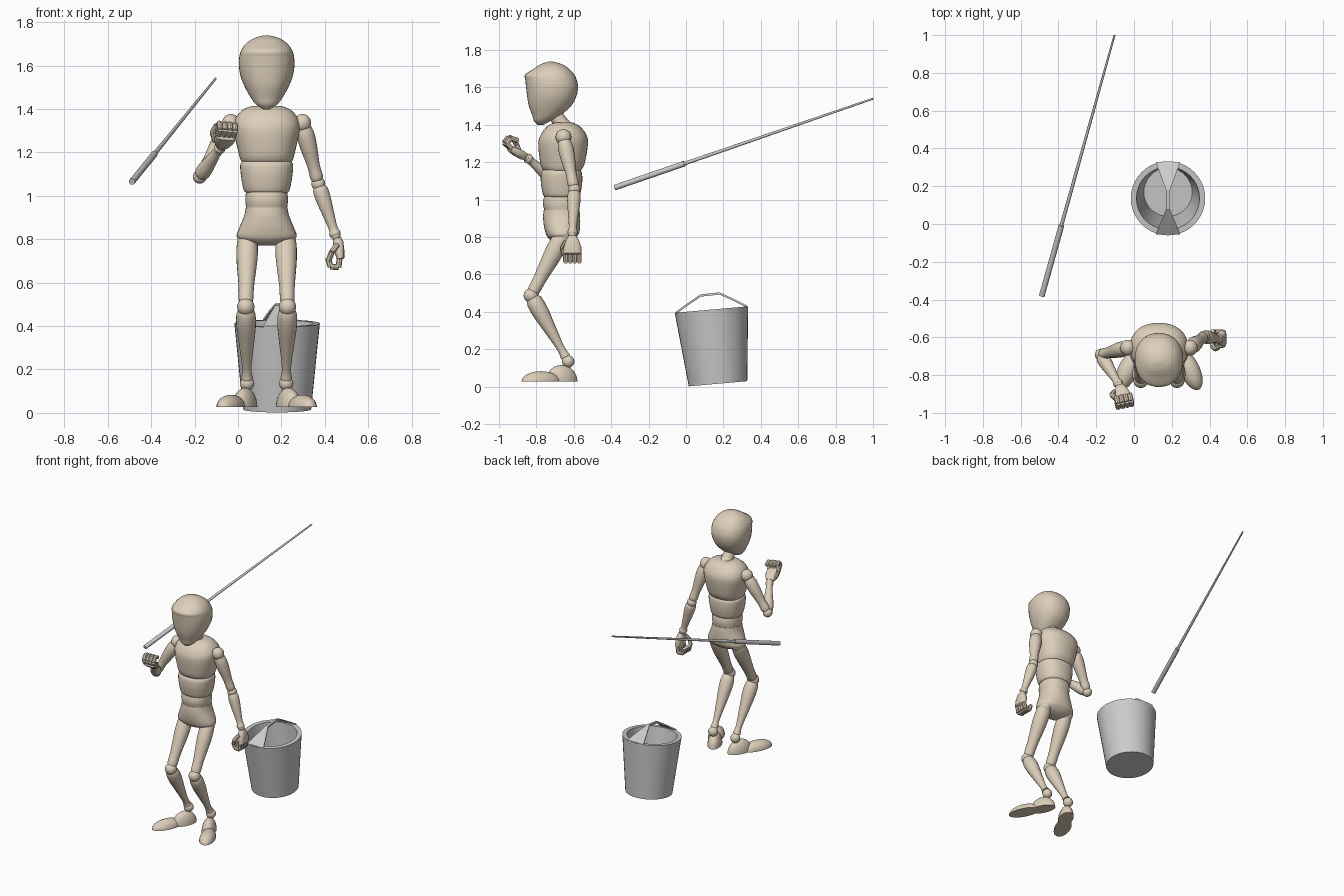
import bpy, bmesh
from math import cos, sin, pi
from mathutils import Vector, Matrix

if "Cube" in bpy.data.objects:
    bpy.data.objects.remove(bpy.data.objects["Cube"])

CX = 0.132  # figure's mirror plane
V = Vector
wood = bpy.data.materials.new("wood")
wood.diffuse_color = (0.72, 0.62, 0.49, 1)
wood.use_nodes = True
wood.node_tree.nodes["Principled BSDF"].inputs["Base Color"].default_value = wood.diffuse_color


def finish(name, bm, mat=wood, angle=40):
    bmesh.ops.recalc_face_normals(bm, faces=bm.faces)
    me = bpy.data.meshes.new(name)
    bm.to_mesh(me)
    bm.free()
    ob = bpy.data.objects.new(name, me)
    bpy.context.collection.objects.link(ob)
    if mat:
        me.materials.append(mat)
    bpy.ops.object.select_all(action='DESELECT')
    ob.select_set(True)
    bpy.context.view_layer.objects.active = ob
    bpy.ops.object.shade_smooth_by_angle(angle=angle * pi / 180)
    return ob


def loft(name, rings, mat=wood, angle=40):
    bm = bmesh.new()
    loops = [[bm.verts.new(p) for p in r] for r in rings]
    n = len(loops[0])
    for a, b in zip(loops, loops[1:]):
        for i in range(n):
            j = (i + 1) % n
            bm.faces.new((a[i], a[j], b[j], b[i]))
    bm.faces.new(loops[0])
    bm.faces.new(loops[-1])
    return finish(name, bm, mat, angle)


def smooth(rows, n=4):
    """Catmull-Rom interpolation of profile rows."""
    out = []
    for i in range(len(rows) - 1):
        p0, p1, p2, p3 = rows[max(i - 1, 0)], rows[i], rows[i + 1], rows[min(i + 2, len(rows) - 1)]
        for k in range(n):
            t = k / n
            out.append([b + .5 * t * (c - a + t * (2 * a - 5 * b + 4 * c - d + t * (3 * (b - c) + d - a)))
                        for a, b, c, d in zip(p0, p1, p2, p3)])
    return out + [list(rows[-1])]


def ellipse(c, u, v, seg=32, e=2.0):
    pts = []
    for i in range(seg):
        t = 2 * pi * i / seg
        f = (abs(cos(t)) ** e + abs(sin(t)) ** e) ** (-1 / e)
        pts.append(c + u * cos(t) * f + v * sin(t) * f)
    return pts


def body(name, rows, e=2.0):
    """Rows of z, front y, back y, half width."""
    return loft(name, [ellipse(V((CX, (a + b) / 2, z)), V((w, 0, 0)), V((0, (b - a) / 2, 0)), 32, e)
                       for z, a, b, w in smooth(rows)])


def limb(name, a, b, prof, seg=20, mat=wood, n=4):
    a, b = V(a), V(b)
    q = (b - a).to_track_quat('Z', 'Y')
    u, v = q @ V((1, 0, 0)), q @ V((0, 1, 0))
    return loft(name, [ellipse(a.lerp(b, t), u * r, v * r, seg) for t, r in smooth(prof, n)], mat)


def ball(name, c, size, rot=0, flat=False):
    bm = bmesh.new()
    bmesh.ops.create_uvsphere(bm, u_segments=24, v_segments=16, radius=1)
    if flat:
        for vert in bm.verts:
            vert.co.z = max(vert.co.z, 0)
    bm.transform(Matrix.Translation(c) @ Matrix.Rotation(rot, 4, 'Z') @ Matrix.Diagonal((*size, 1)))
    return finish(name, bm)


# Head and neck
body("head", [(1.398, -.79, -.765, .015), (1.42, -.812, -.725, .048), (1.45, -.822, -.672, .072),
              (1.5, -.84, -.615, .1), (1.55, -.849, -.587, .12), (1.6, -.855, -.577, .128),
              (1.64, -.859, -.584, .126), (1.668, -.86, -.597, .118), (1.7, -.815, -.625, .096),
              (1.725, -.775, -.665, .06), (1.738, -.735, -.71, .015)], 2.2)
limb("neck", (CX, -.65, 1.38), (CX, -.715, 1.48), [(0, .05), (.3, .041), (1, .036)])

# Torso
body("chest", [(1.152, -.755, -.565, .11), (1.165, -.768, -.555, .12), (1.2, -.78, -.54, .13),
               (1.3, -.79, -.524, .152), (1.35, -.775, -.534, .147), (1.39, -.745, -.565, .118),
               (1.41, -.71, -.6, .08), (1.414, -.68, -.63, .04)], 2.3)
body("abdomen", [(1.015, -.755, -.575, .097), (1.03, -.765, -.565, .107), (1.09, -.776, -.555, .118),
                 (1.14, -.775, -.556, .122), (1.158, -.765, -.565, .113)], 2.3)
body("waist", [(.935, -.755, -.575, .093), (.98, -.765, -.568, .098), (1.02, -.758, -.575, .095)], 2.3)
body("pelvis", [(.77, -.69, -.635, .03), (.782, -.72, -.605, .085), (.8, -.74, -.585, .128),
                (.82, -.75, -.572, .138), (.86, -.76, -.566, .123), (.91, -.764, -.566, .103),
                (.945, -.76, -.57, .096)], 2.2)

# Legs and feet, mirrored about the figure's middle
for side, s in (("right", -1), ("left", 1)):
    hip, knee, ankle = (CX + .088 * s, -.655, .815), (CX + .096 * s, -.828, .488), (CX + .09 * s, -.63, .135)
    ball(side + "_hip_joint", hip, (.047, .052, .05))
    limb(side + "_thigh", hip, knee, [(-.06, .03), (.05, .046), (.3, .049), (.7, .036), (.88, .034), (.97, .03)])
    ball(side + "_knee_joint", knee, (.04, .04, .04))
    limb(side + "_shin", knee, ankle, [(.02, .032), (.1, .044), (.25, .045), (.5, .034), (.8, .021), (.93, .027)])
    ball(side + "_ankle_joint", ankle, (.033, .033, .033))
    ball(side + "_heel", (CX + .1 * s, -.665, .028), (.048, .09, .088), .42 * s, True)
    ball(side + "_toe", (CX + .165 * s, -.775, .028), (.053, .112, .055), .42 * s, True)


# Arms
def arm(side, shoulder, elbow, wrist):
    ball(side + "_shoulder_joint", shoulder, (.04, .042, .042))
    limb(side + "_upper_arm", shoulder, elbow,
         [(.08, .034), (.2, .041), (.4, .039), (.7, .029), (.88, .03), (.94, .025)])
    ball(side + "_elbow_joint", elbow, (.032, .032, .032))
    limb(side + "_forearm", elbow, wrist,
         [(.05, .026), (.12, .035), (.3, .035), (.6, .027), (.85, .021), (.95, .027), (1, .023)])
    ball(side + "_wrist_joint", wrist, (.022, .022, .022))


# Hands: d runs along the palm, c is where the fingers curl, the row sits across
def hand(side, wrist, d, c, sign):
    w, d = V(wrist), V(d).normalized()
    c = V(c)
    c = (c - d * c.dot(d)).normalized()
    r = d.cross(c) * sign
    loft(side + "_palm", [ellipse(w + d * t - c * .005, r * a, c * b, 20, 3) for t, a, b in
                          ((0, .02, .018), (.02, .034, .024), (.06, .047, .023), (.095, .047, .018), (.1, .04, .012))])
    seg = [(-.04, .01), (0, .0135), (1, .0135), (1.04, .01)]
    for i in range(4):
        p = w + d * .098 + r * (i * .024 - .036)
        chain = [p, p + d * .036 + c * .01, p + d * .028 + c * .046, p - d * .012 + c * .052]
        for k in range(3):
            limb(f"{side}_finger_{i + 1}_{k + 1}", chain[k], chain[k + 1], seg, 8, n=1)
    p = w + d * .03 + r * .035
    chain = [p, p + d * .03 + r * .02 + c * .03, p + d * .065 + r * .008 + c * .05]
    for k in range(2):
        limb(f"{side}_thumb_{k + 1}", chain[k], chain[k + 1], seg, 8, n=1)


arm("left", (.297, -.655, 1.335), (.37, -.597, 1.055), (.45, -.607, .815))
hand("left", (.453, -.607, .805), (.15, 0, -1), (-1, 0, -.1), -1)
arm("right", (-.033, -.655, 1.335), (-.176, -.692, 1.088), (-.08, -.85, 1.225))
hand("right", (-.076, -.855, 1.233), (.2, -.8, .42), (0, .4, 1), 1)

# Pole with a thicker grip
butt, tip = V((-.488, -.38, 1.065)), V((-.103, 1.0, 1.54))
grip_end = butt.lerp(tip, .27)
limb("pole_grip", butt, grip_end, [(0, .015), (1, .015)], 16, None, 1)
limb("pole_shaft", grip_end, tip, [(0, .010), (1, .005)], 16, None, 1)

# Bucket, slightly tipped
tilt = Matrix.Translation((.18, .171, .016)) @ Matrix.Rotation(.088, 4, 'X')
loft("bucket", [[tilt @ p for p in ellipse(V((0, 0, z)), V((r, 0, 0)), V((0, r, 0)), 40)]
                for z, r in ((0, .157), (.398, .197), (.398, .167), (.03, .128))], None)

# Bucket handle: flared plates joined by a narrow bar
rows = [(-.192, .39, .064), (-.12, .433, .037), (-.05, .472, .009), (.05, .474, .009), (.12, .435, .037), (.192, .39, .064)]
loft("bucket_handle", [[tilt @ V((x * w, y, z + h)) for x, h in ((-1, 0), (1, 0), (1, .012), (-1, .012))]
                       for y, z, w in rows], None, 20)
